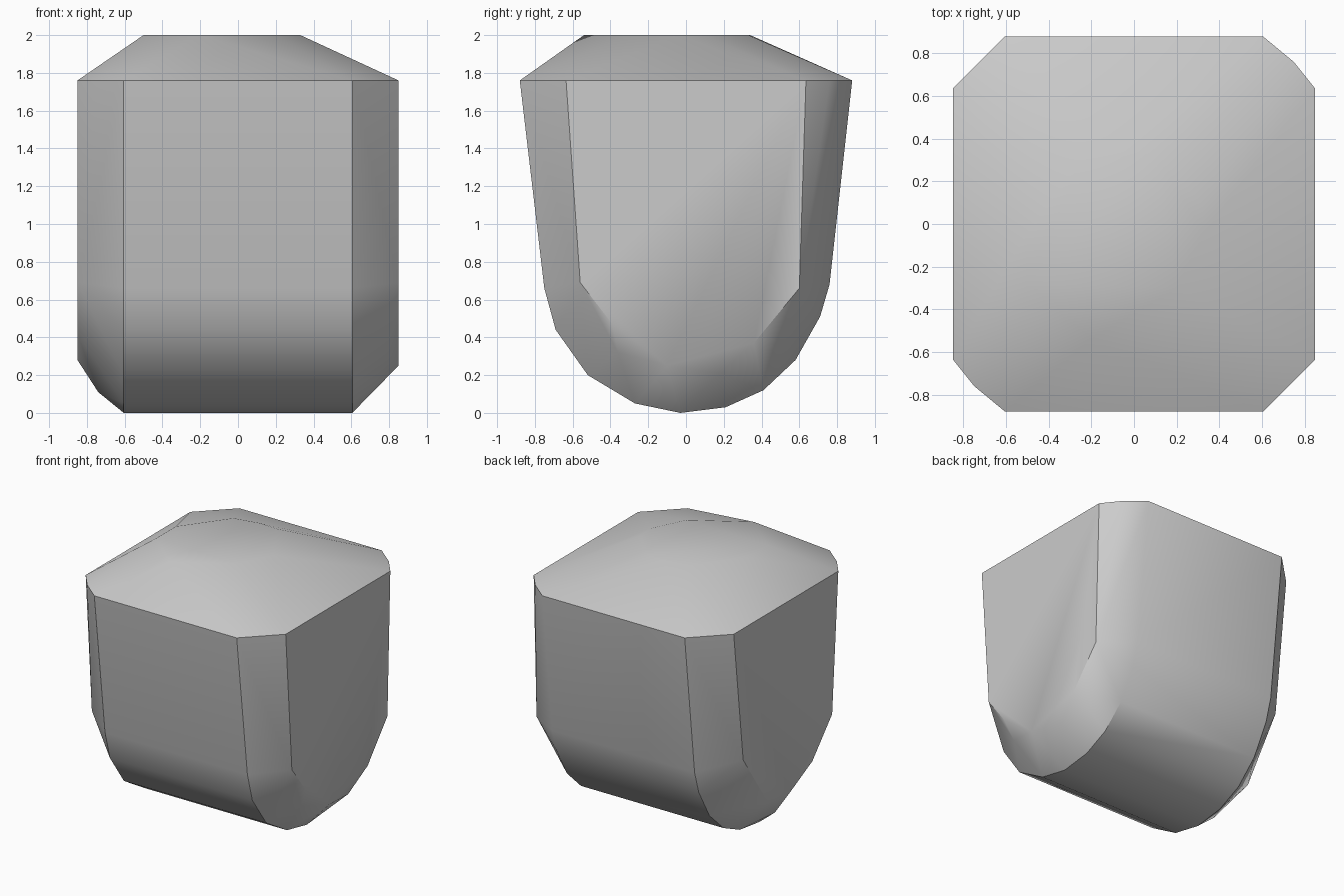
import bpy, bmesh, math

cube = bpy.data.objects.get("Cube")
if cube:
    bpy.data.objects.remove(cube)

# Plain grey surface
grey = bpy.data.materials.new("plain_grey")
grey.use_nodes = True
tone = (0.6, 0.6, 0.6, 1)
grey.diffuse_color = tone
grey.node_tree.nodes["Principled BSDF"].inputs["Base Color"].default_value = tone

RIM, TOP = 1.76, 2.0
points = []

# Rounded U section (y, z), swept across the width
section = [(-.88, RIM), (-.75, .66), (-.69, .44), (-.52, .2), (-.27, .05),
           (-.03, 0), (.21, .03), (.41, .12), (.58, .28), (.71, .51),
           (.76, .68), (.88, RIM)]
for x in (-.605, .605):
    points += [(x, y, z) for y, z in section]

# Flat end faces, inset by a chamfer (y, z)
left_end = [(-.635, RIM), (-.56, .69), (-.39, .47), (-.1, .25),
            (.36, .37), (.6, .66), (.635, RIM)]
right_end = [(-.635, RIM), (-.56, .69), (-.32, .42), (-.04, .28),
             (.22, .31), (.52, .75), (.635, RIM)]
points += [(.85, y, z) for y, z in left_end]
points += [(-.85, y, z) for y, z in right_end]

# Softening points on the chamfers
points += [(.81, .18, .21), (.79, -.36, .32), (-.74, -.02, .11)]
points += [(s * .75, s * .76, RIM) for s in (-1, 1)]

# Off-centre flat on the shallow crown
crown = [(-.2, -.54), (.2, -.3), (.33, -.04), (.32, .1), (.1, .33),
         (-.05, .34), (-.25, .3), (-.5, -.04), (-.5, -.28)]
points += [(x, y, TOP) for x, y in crown]

# Skin the points into one closed faceted block
bm = bmesh.new()
for p in points:
    bm.verts.new(p)
bmesh.ops.convex_hull(bm, input=bm.verts[:], use_existing_faces=False)
bmesh.ops.delete(bm, geom=[v for v in bm.verts if not v.link_faces], context='VERTS')
bmesh.ops.dissolve_limit(bm, angle_limit=math.radians(1),
                         verts=bm.verts[:], edges=bm.edges[:])
bmesh.ops.recalc_face_normals(bm, faces=bm.faces[:])
mesh = bpy.data.meshes.new("crowned_block")
bm.to_mesh(mesh)
bm.free()
mesh.materials.append(grey)

block = bpy.data.objects.new("crowned_block", mesh)
bpy.context.collection.objects.link(block)
bpy.ops.object.select_all(action='DESELECT')
block.select_set(True)
bpy.context.view_layer.objects.active = block
bpy.ops.object.shade_smooth_by_angle(angle=math.radians(35))
